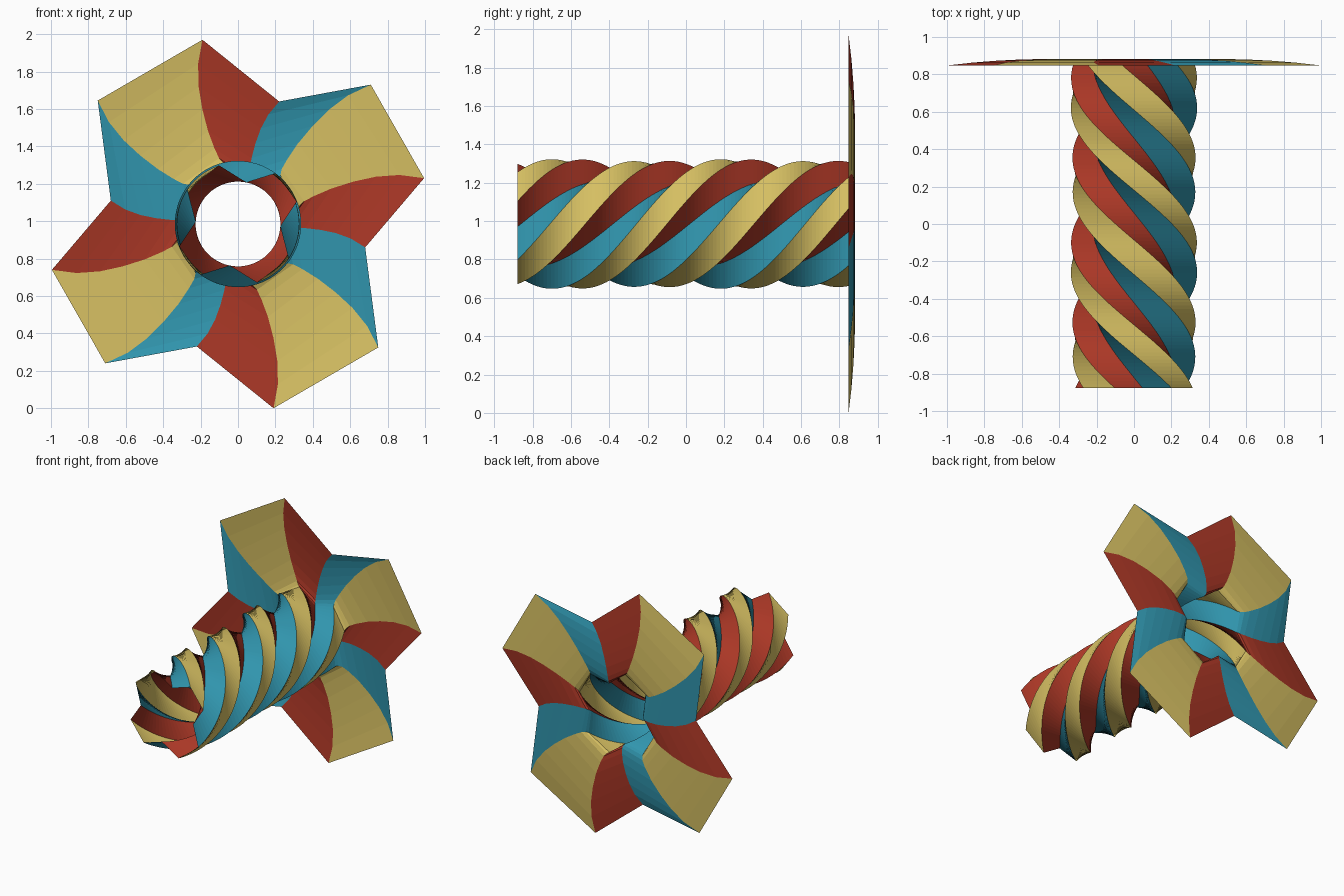
import bpy, bmesh, math

if "Cube" in bpy.data.objects:
    bpy.data.objects.remove(bpy.data.objects["Cube"])

CZ = 0.985            # height of the tube axis
TURN = 2 * math.pi / 1.76   # one full twist over the length
RIM_Y = 0.848


def material(name, rgb):
    m = bpy.data.materials.new(name)
    m.diffuse_color = (*rgb, 1)
    m.use_nodes = True
    m.node_tree.nodes["Principled BSDF"].inputs["Base Color"].default_value = m.diffuse_color
    return m


MATS = [material("straw yellow", (0.68, 0.53, 0.125)),
        material("brick red", (0.40, 0.038, 0.019)),
        material("teal blue", (0.030, 0.30, 0.42))]

# Half of the cross-section at the rim (clockwise from the front); the rest is its half turn
half = [(-0.75, 0.66), (-0.19, 0.985), (0.22, 0.655),
        (0.71, 0.745), (0.995, 0.245), (0.68, -0.125)]
section = half + [(-x, -z) for x, z in half]


def twisted_skin(name, stations):
    """Sweep the star section along y; each station is (scale, y), spun by its y."""
    bm = bmesh.new()
    rings = []
    for s, y in stations:
        a = (y - RIM_Y) * TURN
        c, n = math.cos(a), math.sin(a)
        rings.append([bm.verts.new((s * (x * c - z * n), y, CZ + s * (x * n + z * c)))
                      for x, z in section])
    count = len(section)
    for r0, r1 in zip(rings, rings[1:]):
        for i in range(count):
            j = (i + 1) % count
            f = bm.faces.new((r0[i], r0[j], r1[j], r1[i]))
            f.material_index = i % 3      # yellow, red, blue strips
    bmesh.ops.recalc_face_normals(bm, faces=bm.faces)
    me = bpy.data.meshes.new(name)
    bm.to_mesh(me)
    bm.free()
    for m in MATS:
        me.materials.append(m)
    ob = bpy.data.objects.new(name, me)
    bpy.context.collection.objects.link(ob)
    return ob


# Open twisted tube
S, N = 0.328, 90
y0, y1 = -0.878, 0.85
twisted_skin("twisted_tube", [(S, y0 + (y1 - y0) * i / N) for i in range(N + 1)])

# Flared petals, curling back slightly at the rim
twisted_skin("flared_petals", [(S, y1), (0.338, 0.862), (0.365, 0.873), (0.42, 0.879),
                               (0.52, 0.882), (0.64, 0.879), (0.76, 0.873),
                               (0.88, 0.863), (1.0, RIM_Y)])
